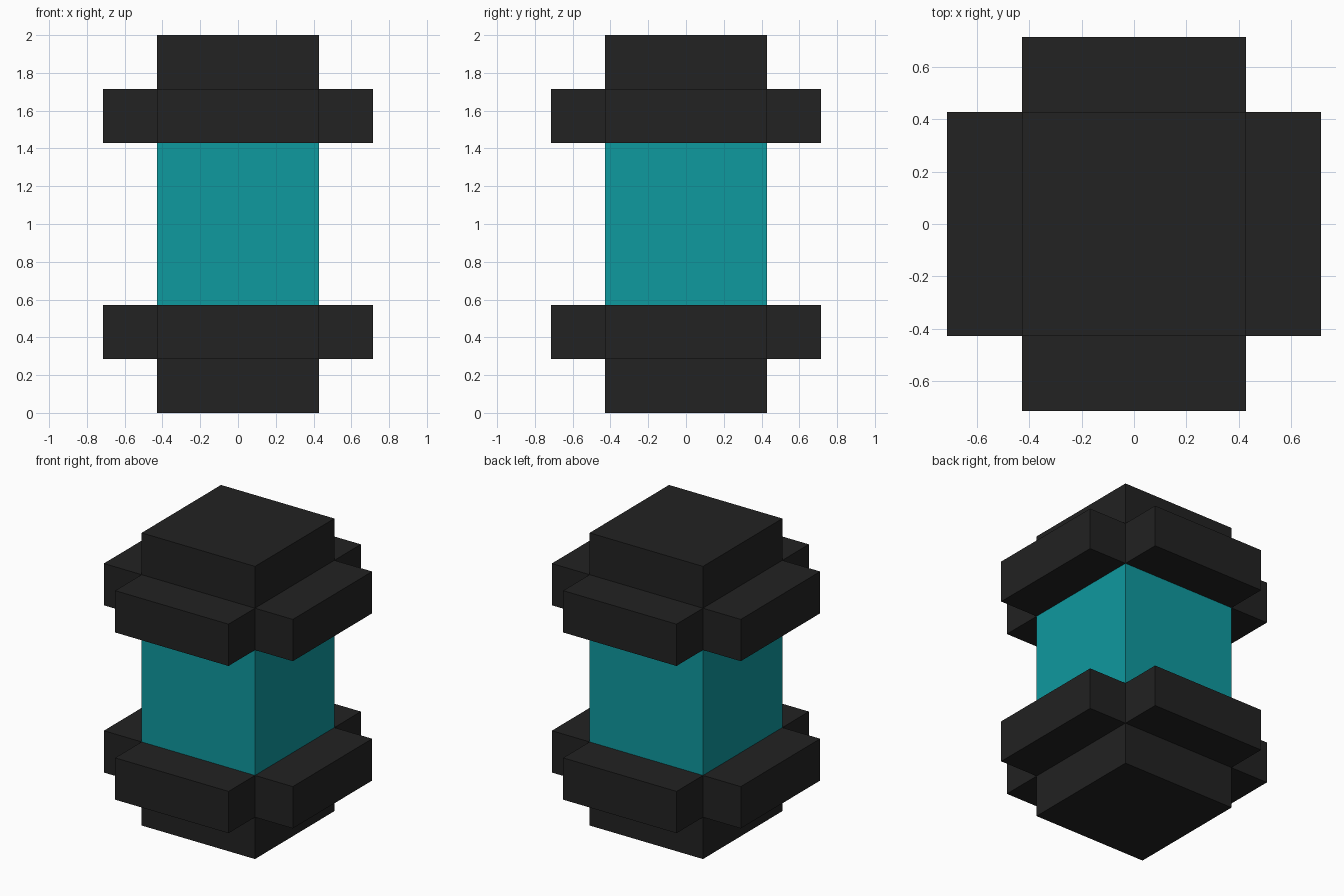
import bpy, bmesh
from mathutils import Matrix, Vector

if "Cube" in bpy.data.objects:
    bpy.data.objects.remove(bpy.data.objects["Cube"])

U = 2 / 7            # block unit: the model is seven units tall
CORE = 3 * U         # width of the core and end blocks


def material(name, rgb):
    m = bpy.data.materials.new(name)
    m.diffuse_color = (*rgb, 1)
    m.use_nodes = True
    m.node_tree.nodes["Principled BSDF"].inputs["Base Color"].default_value = m.diffuse_color
    return m


def box(bm, z0, z1):
    """Square block of core width between two heights."""
    mat = Matrix.Translation((0, 0, (z0 + z1) / 2)) @ Matrix.Diagonal((CORE, CORE, z1 - z0, 1))
    bmesh.ops.create_cube(bm, size=1, matrix=mat)
    bm.normal_update()


def finish(bm, name, mat):
    mesh = bpy.data.meshes.new(name)
    bm.to_mesh(mesh)
    bm.free()
    mesh.materials.append(mat)
    obj = bpy.data.objects.new(name, mesh)
    bpy.context.collection.objects.link(obj)
    return obj


def extrude(bm, face, offset):
    new = bmesh.ops.extrude_discrete_faces(bm, faces=[face])["faces"][0]
    bmesh.ops.translate(bm, verts=new.verts, vec=offset)
    bm.normal_update()
    return new


black = material("black", (0.016, 0.016, 0.016))
teal = material("teal", (0.0048, 0.319, 0.347))

# End cap: square foot with a cross-shaped collar pulled out of its upper layer
bm = bmesh.new()
box(bm, 0, U)
top = extrude(bm, next(f for f in bm.faces if f.normal.z > 0.9), Vector((0, 0, U)))
sides = [f for f in bm.faces if abs(f.normal.z) < 0.1 and f.calc_center_median().z > U]
for face in sides:
    extrude(bm, face, face.normal * U)
bmesh.ops.delete(bm, geom=[top], context='FACES_ONLY')  # covered by the core
bottom_cap = finish(bm, "bottom_cap", black)

# Top cap: the same part turned over
top_cap = bottom_cap.copy()
top_cap.name = "top_cap"
top_cap.rotation_euler.x = 3.14159265
top_cap.location.z = 2
bpy.context.collection.objects.link(top_cap)

# Teal core between the caps, open where it meets them
bm = bmesh.new()
box(bm, 2 * U, 5 * U)
bmesh.ops.delete(bm, geom=[f for f in bm.faces if abs(f.normal.z) > 0.9], context='FACES_ONLY')
finish(bm, "core", teal)
